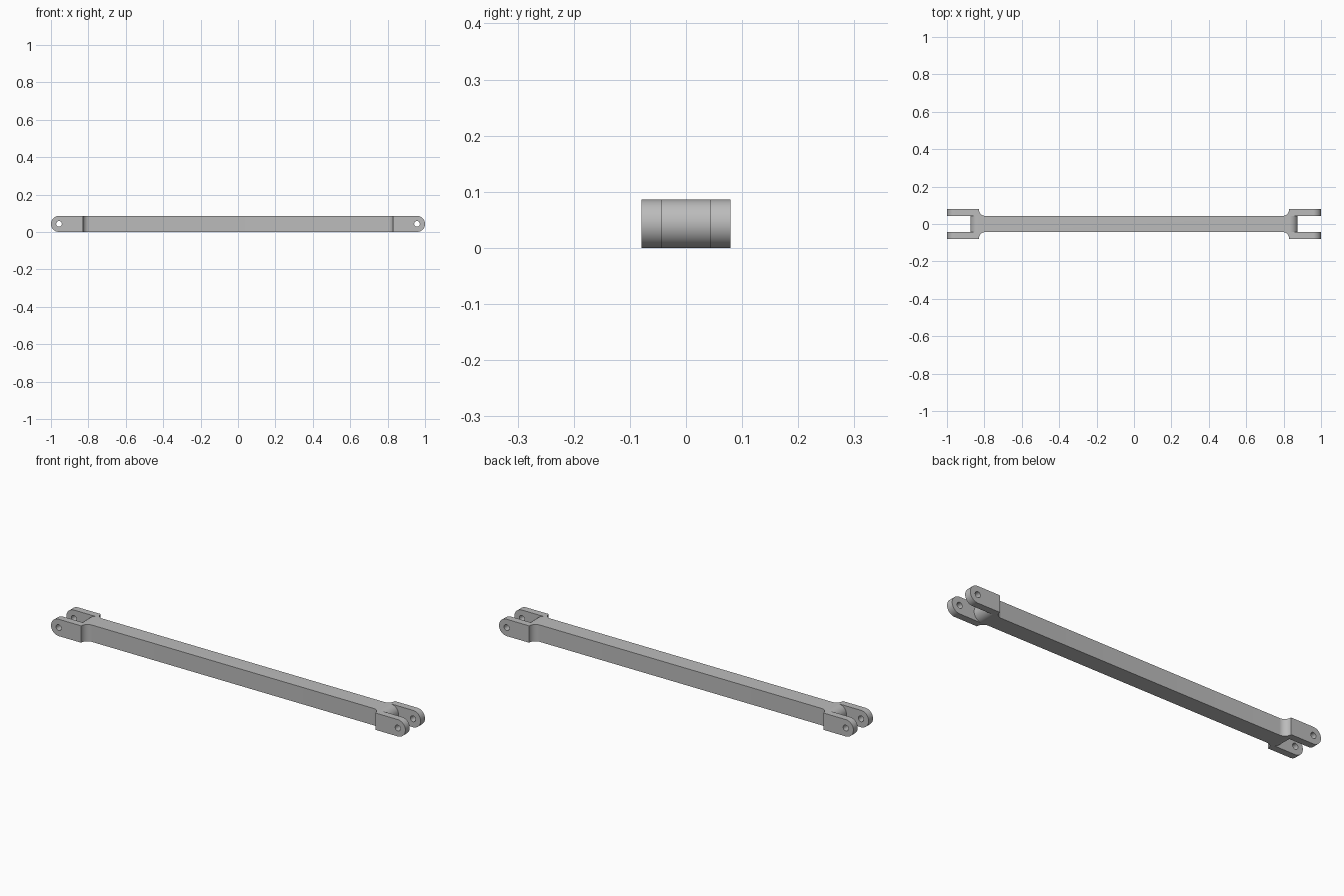
import bpy, bmesh
from math import cos, sin, pi
from mathutils import Vector

if "Cube" in bpy.data.objects:
    bpy.data.objects.remove(bpy.data.objects["Cube"])

R = 0.043          # half height and radius of the rounded ends
BAR = 0.043        # half width of the bar
WIDE = 0.079       # half width across the fork
SLOT = 0.044       # half width of the fork slot
NECK = 0.83        # where the fork begins
CORE = 0.875       # tip of the rounded bar end inside the slot
PIN = 1 - R        # pin hole position


def arc(cx, cy, r, start, end, steps):
    angles = [start + (end - start) * i / steps for i in range(steps + 1)]
    return [(cx + r * cos(a), cy + r * sin(a)) for a in angles]


def prism(name, points, low, high, along_y=False):
    """Extrude a closed outline along z, or an x-z outline along y."""
    bm = bmesh.new()
    place = (lambda a, b: (a, low, b)) if along_y else (lambda a, b: (a, b, low))
    face = bm.faces.new([bm.verts.new(place(a, b)) for a, b in points])
    grown = bmesh.ops.extrude_face_region(bm, geom=[face])["geom"]
    shift = Vector((0, high - low, 0) if along_y else (0, 0, high - low))
    bmesh.ops.translate(bm, vec=shift, verts=[v for v in grown if isinstance(v, bmesh.types.BMVert)])
    bmesh.ops.recalc_face_normals(bm, faces=bm.faces)
    mesh = bpy.data.meshes.new(name)
    bm.to_mesh(mesh)
    bm.free()
    obj = bpy.data.objects.new(name, mesh)
    bpy.context.collection.objects.link(obj)
    return obj


def carve(target, tool, operation):
    mod = target.modifiers.new(operation.lower(), "BOOLEAN")
    mod.operation, mod.solver, mod.object = operation, "EXACT", tool
    bpy.context.view_layer.objects.active = target
    bpy.ops.object.modifier_apply(modifier=mod.name)
    bpy.data.objects.remove(tool)


# Plan outline: slim bar flaring through concave fillets into wide forks
fillet = WIDE - BAR
quarter = arc(NECK - fillet, WIDE, fillet, -pi / 2, 0, 10) + [(1.1, WIDE)]
half = [(-x, y) for x, y in reversed(quarter)] + quarter
plan = half + [(x, -y) for x, y in reversed(half)]
link = prism("link_rod", plan, -0.05, 0.15)

# Side outline: rounded at both ends
side = arc(PIN, R, R, -pi / 2, pi / 2, 32) + arc(-PIN, R, R, pi / 2, 3 * pi / 2, 32)
carve(link, prism("side_shape", side, -0.2, 0.2, True), "INTERSECT")

for s in (-1, 1):
    # Fork slot, leaving a rounded bar end between the prongs
    end = CORE - R
    slot = arc(end, R, R, -pi / 2, pi / 2, 32)
    slot += [(end, 0.2), (1.2, 0.2), (1.2, -0.2), (end, -0.2)]
    slot = [(s * x, z) for x, z in slot]
    carve(link, prism("slot_cutter", slot, -SLOT, SLOT, True), "DIFFERENCE")
    # Pin hole through both prongs
    hole = arc(s * PIN, R, 0.015, 0, 2 * pi, 32)[:-1]
    carve(link, prism("pin_cutter", hole, -0.2, 0.2, True), "DIFFERENCE")

# Plain grey metal
grey = bpy.data.materials.new("grey_metal")
grey.use_nodes = True
colour = (0.5, 0.5, 0.5, 1)
grey.diffuse_color = colour
grey.node_tree.nodes["Principled BSDF"].inputs["Base Color"].default_value = colour
link.data.materials.clear()
link.data.materials.append(grey)

bpy.ops.object.select_all(action="DESELECT")
link.select_set(True)
bpy.context.view_layer.objects.active = link
bpy.ops.object.shade_smooth_by_angle(angle=pi / 6)
